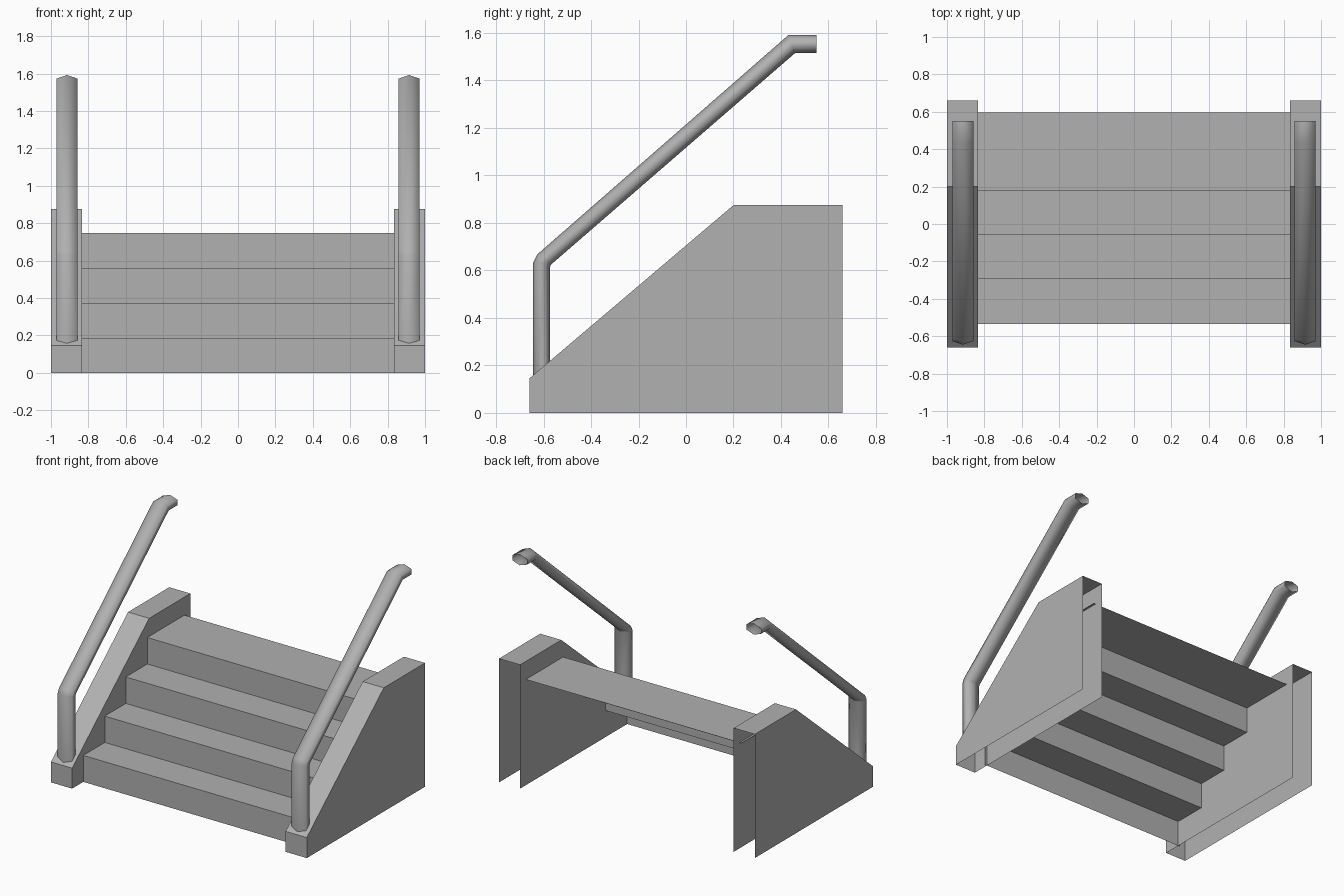
import bpy

if "Cube" in bpy.data.objects:
    bpy.data.objects.remove(bpy.data.objects["Cube"])

STEP_HALF, WALL_IN, WALL_OUT = 0.85, 0.835, 1.0
RAIL_X, RAIL_R = 0.915, 0.056

grey = bpy.data.materials.new("dark_grey")
grey.diffuse_color = (0.44, 0.44, 0.44, 1)
grey.use_nodes = True
grey.node_tree.nodes["Principled BSDF"].inputs["Base Color"].default_value = grey.diffuse_color


def make(name, verts, faces, mirror=False):
    mesh = bpy.data.meshes.new(name)
    mesh.from_pydata(verts, [], faces)
    mesh.materials.append(grey)
    mesh.update()
    obj = bpy.data.objects.new(name, mesh)
    bpy.context.collection.objects.link(obj)
    if mirror:
        mod = obj.modifiers.new("mirror", 'MIRROR')
        mod.use_mirror_merge = False
    return obj


# Steps: an open folded sheet of risers and treads
riser_y = [-0.535, -0.295, -0.06, 0.18, 0.595]
tread_z = [0.0, 0.187, 0.373, 0.56, 0.747]
profile = [(riser_y[0], 0.0)]
for i in range(4):
    profile += [(riser_y[i], tread_z[i + 1]), (riser_y[i + 1], tread_z[i + 1])]
verts = [(x, y, z) for y, z in profile for x in (-STEP_HALF, STEP_HALF)]
faces = [(2 * i, 2 * i + 1, 2 * i + 3, 2 * i + 2) for i in range(len(profile) - 1)]
make("steps", verts, faces)

# Side walls: hollow, open at the back and underneath
side = [(-0.66, 0.0), (-0.66, 0.145), (0.2, 0.875), (0.66, 0.875), (0.66, 0.0)]
n = len(side)
verts = [(x, y, z) for x in (WALL_IN, WALL_OUT) for y, z in side]
faces = [tuple(range(n)), tuple(range(2 * n - 1, n - 1, -1))]
faces += [(i, i + n, i + n + 1, i + 1) for i in range(3)]
make("side_walls", verts, faces, mirror=True)

# Handrails: flattened six-sided open tube, each ring given by its outer and inner edge
rings = [((-0.645, 0.155), (-0.572, 0.215)),
         ((-0.645, 0.63), (-0.572, 0.615)),
         ((-0.627, 0.667), (-0.569, 0.624)),
         ((0.432, 1.592), (0.459, 1.515)),
         ((0.55, 1.592), (0.55, 1.515))]
section = [(0, 0), (1, 0.25), (1, 0.75), (0, 1), (-1, 0.75), (-1, 0.25)]
verts = [(RAIL_X + RAIL_R * u, a[0] + (b[0] - a[0]) * t, a[1] + (b[1] - a[1]) * t)
         for a, b in rings for u, t in section]
faces = []
for r in range(len(rings) - 1):
    for k in range(6):
        k2 = (k + 1) % 6
        faces.append((r * 6 + k, r * 6 + k2, r * 6 + 6 + k2, r * 6 + 6 + k))
rails = make("handrails", verts, faces, mirror=True)
for p in rails.data.polygons:
    p.use_smooth = True
